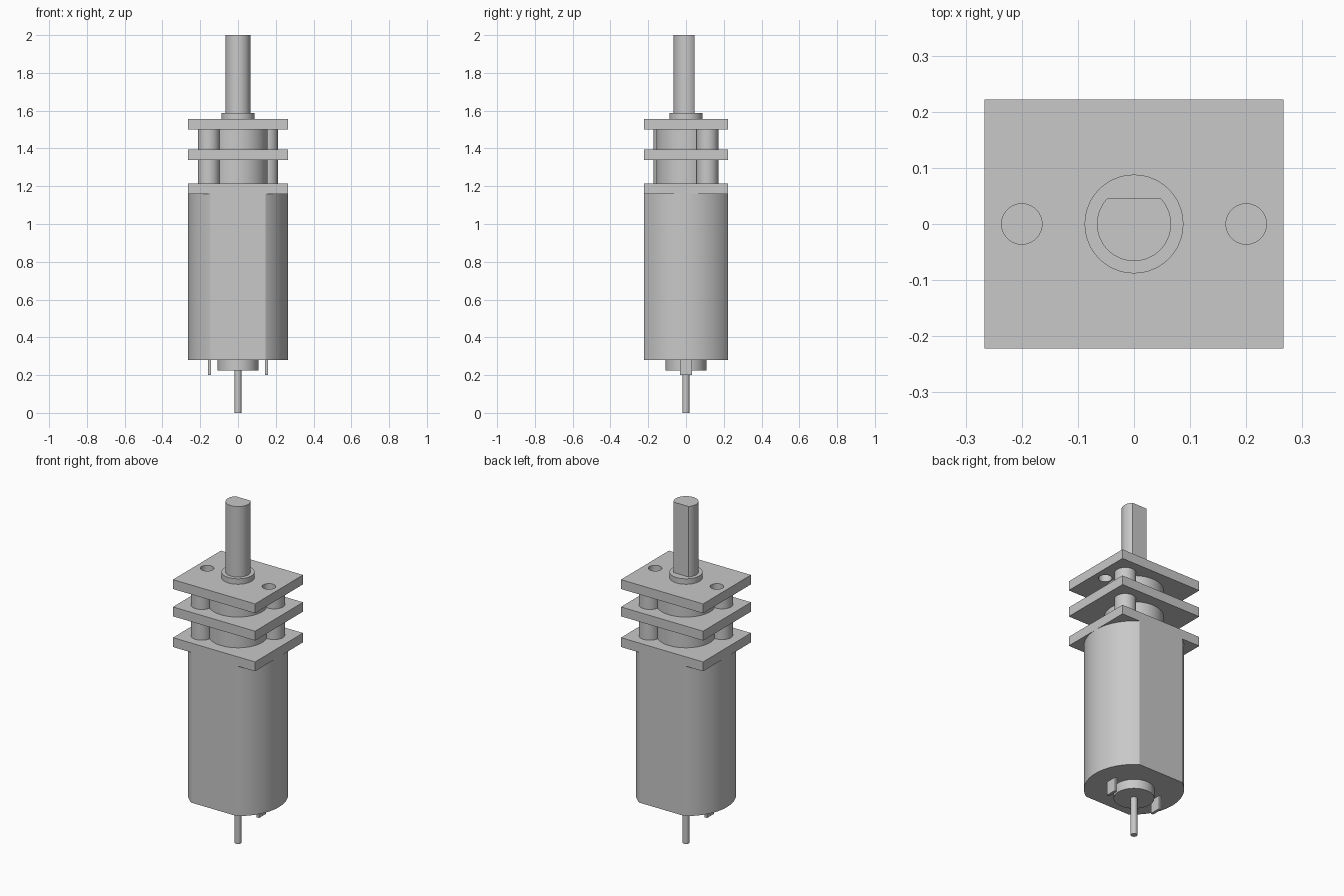
import bpy, bmesh, math

cube = bpy.data.objects.get("Cube")
if cube:
    bpy.data.objects.remove(cube, do_unlink=True)

grey = bpy.data.materials.new("light_grey_metal")
grey.use_nodes = True
COLOUR = (0.58, 0.58, 0.58, 1)
grey.diffuse_color = COLOUR
grey.node_tree.nodes["Principled BSDF"].inputs["Base Color"].default_value = COLOUR

HALF_X, HALF_Y = 0.266, 0.222


def finish(name, bm, smooth=True):
    bmesh.ops.recalc_face_normals(bm, faces=bm.faces)
    mesh = bpy.data.meshes.new(name)
    bm.to_mesh(mesh)
    bm.free()
    mesh.materials.append(grey)
    obj = bpy.data.objects.new(name, mesh)
    bpy.context.collection.objects.link(obj)
    if smooth:
        bpy.ops.object.select_all(action="DESELECT")
        obj.select_set(True)
        bpy.context.view_layer.objects.active = obj
        bpy.ops.object.shade_smooth_by_angle(angle=math.radians(30))
    return obj


def cylinder(name, radius, z0, z1, x=0, y=0, flats=(), sides=64):
    """Upright cylinder; each flat slices it off at that y."""
    bm = bmesh.new()
    bmesh.ops.create_cone(bm, cap_ends=True, segments=sides,
                          radius1=radius, radius2=radius, depth=z1 - z0)
    for flat in flats:
        cut = bmesh.ops.bisect_plane(
            bm, geom=bm.verts[:] + bm.edges[:] + bm.faces[:],
            plane_co=(0, flat, 0), plane_no=(0, math.copysign(1, flat), 0),
            clear_outer=True)
        edges = [e for e in cut["geom_cut"] if isinstance(e, bmesh.types.BMEdge)]
        bmesh.ops.edgeloop_fill(bm, edges=[e for e in bm.edges if e.is_boundary] or edges)
    bmesh.ops.translate(bm, vec=(x, y, (z0 + z1) / 2), verts=bm.verts)
    return finish(name, bm)


def box(name, size_x, size_y, z0, z1, x=0):
    bm = bmesh.new()
    bmesh.ops.create_cube(bm, size=1)
    bmesh.ops.scale(bm, vec=(size_x, size_y, z1 - z0), verts=bm.verts)
    bmesh.ops.translate(bm, vec=(x, 0, (z0 + z1) / 2), verts=bm.verts)
    return finish(name, bm, smooth=False)


# Motor can with flat front and back, and its rear end
cylinder("motor_can", HALF_X, 0.28, 1.16, flats=(HALF_Y, -HALF_Y), sides=96)
cylinder("rear_bearing", 0.108, 0.225, 0.28)
cylinder("rear_shaft", 0.018, 0, 0.225, sides=32)
for side, x in (("left", 0.152), ("right", -0.152)):
    box(side + "_terminal", 0.016, 0.066, 0.2, 0.28, x)

# Gearbox plates
box("lower_plate", 2 * HALF_X, 2 * HALF_Y, 1.16, 1.215)
box("middle_plate", 2 * HALF_X, 2 * HALF_Y, 1.34, 1.395)
top_plate = box("top_plate", 2 * HALF_X, 2 * HALF_Y, 1.5, 1.555)

# Gears and diagonal spacer posts between the plates
for level, z0, z1 in (("lower", 1.215, 1.34), ("upper", 1.395, 1.5)):
    cylinder(level + "_gear", 0.157, z0, z1)
    for side, s in (("left", 1), ("right", -1)):
        cylinder(f"{level}_{side}_post", 0.058, z0, z1, s * 0.155, s * 0.113, sides=48)

# Mounting holes through the top plate
for side, x in (("left", 0.2), ("right", -0.2)):
    cutter = cylinder(side + "_hole_cutter", 0.036, 1.45, 1.6, x=x, sides=48)
    cutter.hide_render = True
    cutter.hide_viewport = True
    cutter.display_type = "WIRE"
    hole = top_plate.modifiers.new(side + "_hole", "BOOLEAN")
    hole.operation = "DIFFERENCE"
    hole.solver = "EXACT"
    hole.object = cutter

# Output bearing and D-shaped shaft
cylinder("output_bearing", 0.088, 1.555, 1.587)
cylinder("output_shaft", 0.066, 1.587, 2, flats=(0.045,))
